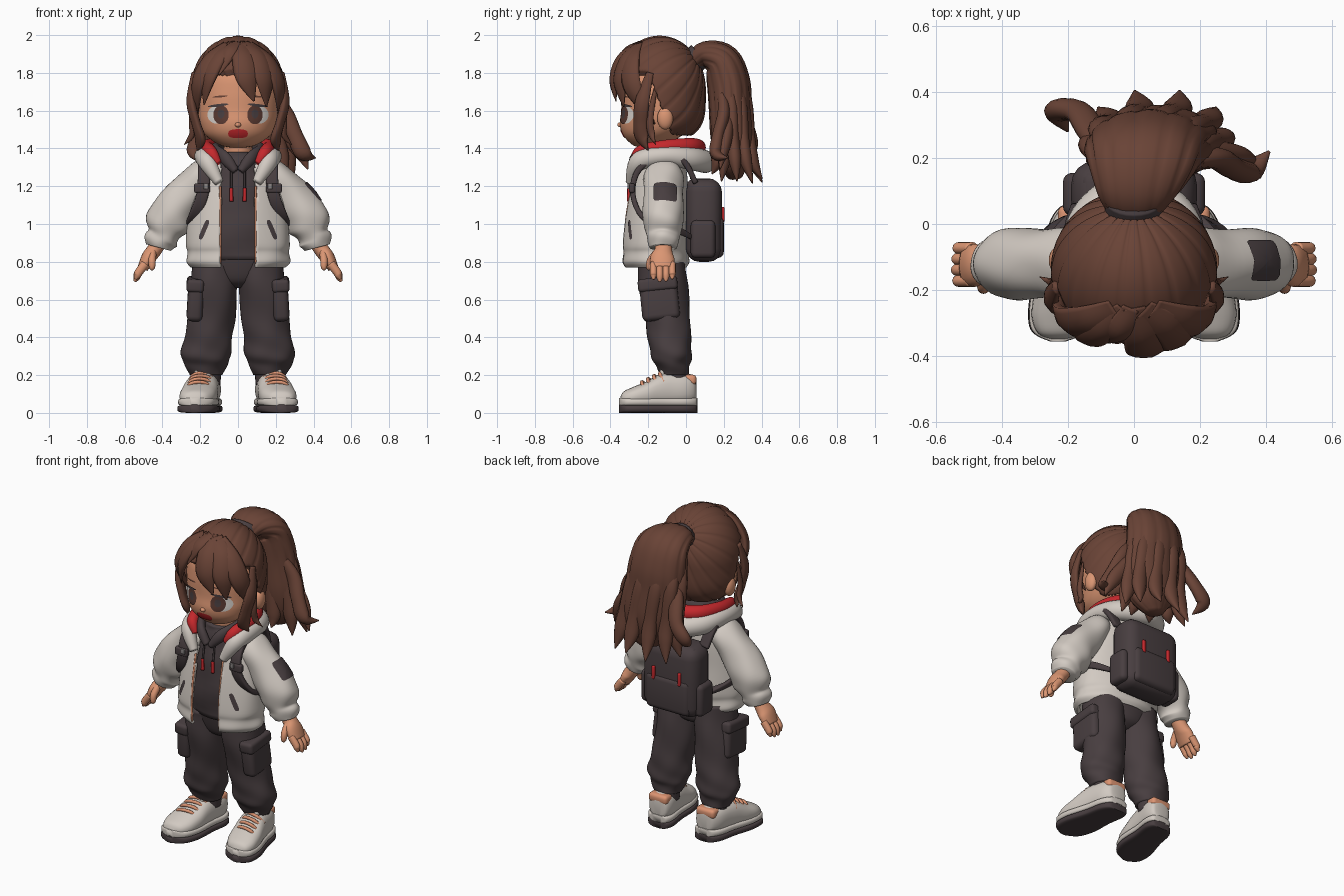
import bpy, bmesh, math, random
from mathutils import Vector, Matrix
from mathutils.bvhtree import BVHTree

if "Cube" in bpy.data.objects:
    bpy.data.objects.remove(bpy.data.objects["Cube"])

random.seed(4)


def lin(h):
    c = [int(h[i:i + 2], 16) / 255 for i in (0, 2, 4)]
    return [(v / 12.92 if v < .04045 else ((v + .055) / 1.055) ** 2.4) for v in c] + [1]


MATS = {}
for nm, h in dict(hair="694336", skin="DB9673", cloth_white="D2CAC2", charcoal="483E40", red="C4282C",
                  orange="DC9472", eye_brown="5A3A32", eye_white="DED8D2", grey="8A8584").items():
    MATS[nm] = bpy.data.materials.new(nm)
    MATS[nm].diffuse_color = lin(h)
Z, Y, F = (0, 0, -1), (0, -1, 0), (0, 1, 0)


def finish(bm, name, mat, normals=True):
    if normals:
        bmesh.ops.recalc_face_normals(bm, faces=bm.faces)
    me = bpy.data.meshes.new(name)
    bm.to_mesh(me)
    bm.free()
    me.materials.append(MATS[mat])
    for f in me.polygons:
        f.use_smooth = True
    ob = bpy.data.objects.new(name, me)
    bpy.context.collection.objects.link(ob)
    return ob


def spline(pts, steps):
    """Catmull-Rom through rows of numbers."""
    out, P = [], [pts[0]] + list(pts) + [pts[-1]]
    for i in range(1, len(P) - 2):
        for k in range(steps):
            t = k / steps
            out.append([.5 * (2 * b + (c - a) * t + (2 * a - 5 * b + 4 * c - d) * t * t + (3 * b - a - 3 * c + d) * t ** 3)
                        for a, b, c, d in zip(*P[i - 1:i + 3])])
    return out + [list(pts[-1])]


def sweep(name, pts, mat, ref=(1, 0, 0), center=None, axis=None, n=24, steps=5, p=2, ripple=None, cut=None, cap=True):
    """Skin of ellipses along a path; rows are x, y, z, radius along ref, radius across."""
    rows = spline(pts, steps)
    bm, rings = bmesh.new(), []
    for i, r in enumerate(rows):
        c = Vector(r[:3])
        t = Vector(axis) if axis else (Vector(rows[min(i + 1, len(rows) - 1)][:3]) - Vector(rows[max(i - 1, 0)][:3])).normalized()
        u = c - Vector(center) if center else Vector(ref)
        v = t.cross(u).normalized()
        u = v.cross(t)
        ring = []
        for k in range(n):
            a = 2 * math.pi * k / n
            ca, sa = (math.copysign(abs(q) ** (2 / p), q) for q in (math.cos(a), math.sin(a)))
            m = ripple(a, i / len(rows)) if ripple else 1
            ring.append(bm.verts.new(c + (u * ca * max(r[3], .002) + v * sa * max(r[4], .002)) * m))
        rings.append(ring)
    for a, b in zip(rings, rings[1:]):
        for k in range(n):
            bm.faces.new((a[k], a[(k + 1) % n], b[(k + 1) % n], b[k]))
    if cap:
        bm.faces.new(rings[0])
        bm.faces.new(rings[-1])
    bmesh.ops.recalc_face_normals(bm, faces=bm.faces)
    if cut:
        bmesh.ops.delete(bm, geom=[f for f in bm.faces if cut(f.calc_center_median())], context='FACES')
    return finish(bm, name, mat, False)


def ball(name, c, r, mat):
    bm = bmesh.new()
    bmesh.ops.create_uvsphere(bm, u_segments=24, v_segments=14, radius=1,
                              matrix=Matrix.Translation(c) @ Matrix.Diagonal((*r, 1)))
    return finish(bm, name, mat)


def box(name, c, size, mat, bevel=.02, rx=0, ry=0):
    bm = bmesh.new()
    bmesh.ops.create_cube(bm, size=1, matrix=Matrix.Translation(c) @ Matrix.Rotation(rx, 4, 'X')
                          @ Matrix.Rotation(ry, 4, 'Y') @ Matrix.Diagonal((*size, 1)))
    bmesh.ops.bevel(bm, geom=bm.edges[:], offset=bevel, segments=4, profile=.5, affect='EDGES')
    return finish(bm, name, mat)


def plate(name, target, origin, d, ru, rv, mat, off=.004, p=2, tilt=0):
    """Thin patch projected onto a surface along direction d."""
    tree = BVHTree.FromPolygons([v.co for v in target.data.vertices], [f.vertices[:] for f in target.data.polygons])
    d = Vector(d).normalized()
    u = d.cross(Vector((0, 0, 1))).normalized()
    v = u.cross(d)
    bm, n, rings = bmesh.new(), 28, []
    for k in range(6):
        ring = []
        for j in range(n):
            a = 2 * math.pi * j / n
            x, y = (math.copysign(abs(q) ** (2 / p), q) * (k + .05) / 5.05 for q in (math.cos(a), math.sin(a)))
            x, y = x * ru, y * rv
            o = Vector(origin) + u * (x * math.cos(tilt) - y * math.sin(tilt)) + v * (x * math.sin(tilt) + y * math.cos(tilt))
            hit = tree.ray_cast(o, d)[0] or o
            ring.append(bm.verts.new(hit - d * off))
        rings.append(ring)
    bm.faces.new(rings[0])
    for a, b in zip(rings, rings[1:]):
        for j in range(n):
            bm.faces.new((a[j], a[(j + 1) % n], b[(j + 1) % n], b[j]))
    ob = finish(bm, name, mat)
    if sum((f.normal.dot(d) for f in ob.data.polygons)) > 0:
        ob.data.flip_normals()
    return ob


def both(half):
    """Path symmetric in x, last row on the centre line."""
    return half + [(-r[0], *r[1:]) for r in half[-2::-1]]


folds = lambda a, s: 1 + .025 * math.sin(2 * a + 25 * s) + .015 * math.sin(5 * a - 14 * s)

# Head and face
head = sweep("head", [(0, -.2, 1.405, .04, .04), (0, -.195, 1.42, .1, .09), (0, -.175, 1.47, .172, .157), (0, -.145, 1.53, .205, .205),
                      (0, -.135, 1.6, .218, .208), (0, -.135, 1.7, .22, .207), (0, -.135, 1.8, .195, .19), (0, -.135, 1.9, .1, .1)],
             "skin", axis=Z, n=48)
ball("nose", (0, -.348, 1.525), (.016, .016, .013), "skin")
sweep("neck", [(0, -.13, 1.25, .08, .08), (0, -.15, 1.47, .075, .075)], "skin")
for sd in (1, -1):
    ball("ear", (sd * .228, -.11, 1.56), (.03, .042, .06), "skin")
    plate("eye_white", head, (sd * .112, -1, 1.578), F, .05, .047, "eye_white", .003)
    plate("iris", head, (sd * .09, -1, 1.578), F, .041, .05, "eye_brown", .005)
    plate("pupil", head, (sd * .09, -1, 1.583), F, .018, .024, "charcoal", .006)
    plate("eyelash", head, (sd * .105, -1, 1.628), F, .055, .007, "charcoal", .007, tilt=-sd * .12)
    plate("eyebrow", head, (sd * .095, -1, 1.675), F, .04, .005, "hair", .004, tilt=-sd * .1)
plate("mouth", head, (0, -1, 1.478), F, .052, .024, "red", .004, 2.6)

# Hair cap: grooves run to the tie, the face area is tucked under the skin
HC = Vector((0, -.14, 1.71))
bm = bmesh.new()
bmesh.ops.create_uvsphere(bm, u_segments=144, v_segments=72, radius=1)
axis = Matrix.Rotation(-math.radians(52), 3, 'X')
for v in bm.verts:
    g = 1 - .022 * (1 - abs(math.sin(9 * math.atan2(v.co.y, v.co.x)))) ** 3
    q = axis @ v.co
    k = math.sqrt(1 + q.z ** 2) if q.z < 0 else 1
    w = Vector((q.x * .252 * k, q.y * .245 * k, q.z * .287)) * g
    y, z = w.y + HC.y, w.z + HC.z
    line = 1.465 + .34 * min(1, max(0, (-.075 - y) / .13))
    v.co = HC + w * (1 if z > line else .76)
finish(bm, "hair_cap", "hair")


def lock(name, pts, w, th=.022, start=(.5, .5)):
    k = len(pts) - 1
    rows = [(*q, th * s, w * e) for q, s, e in zip(pts, [start[0]] + [1] * (k - 1) + [.08], [start[1]] + [1] * (k - 1) + [.08])]
    return sweep(name, rows, "hair", center=HC, n=14, steps=7, ripple=lambda a, s: 1 + .07 * math.cos(5 * a))


def front(x, z):
    e = max(.01, 1 - (x / .262) ** 2 - ((z - 1.71) / .287) ** 2)
    return (x, -.14 - .25 * math.sqrt(e), z)


# Fringe, parted just off the middle
for path, w in (([(.0, 1.965), (.025, 1.88), (.045, 1.77), (.085, 1.65)], .056), ([(.03, 1.96), (.11, 1.88), (.14, 1.76), (.15, 1.62)], .056),
                ([(.06, 1.955), (.16, 1.86), (.218, 1.72), (.222, 1.53)], .052), ([(-.01, 1.965), (-.05, 1.9), (-.1, 1.79)], .042),
                ([(-.03, 1.96), (-.1, 1.88), (-.155, 1.77), (-.18, 1.63)], .046), ([(-.06, 1.955), (-.15, 1.87), (-.214, 1.73), (-.222, 1.53)], .05)):
    lock("fringe_lock", [front(*q) for q in path], w, .023, (.1, .6))
for sd in (1, -1):
    lock("side_lock", [(sd * .235, -.19, 1.8), (sd * .25, -.23, 1.65), (sd * .222, -.24, 1.53), (sd * .2, -.23, 1.45), (sd * .215, -.2, 1.39)], .038)
    lock("side_wisp", [(sd * .24, -.16, 1.72), (sd * .245, -.19, 1.56), (sd * .245, -.18, 1.47), (sd * .285, -.16, 1.42)], .018, .014)

# Ponytail with loose curled ends
sweep("hair_tie", [(0, .03, 1.855, .088, .07), (0, .075, 1.895, .088, .07)], "charcoal")
sweep("ponytail", [(0, .03, 1.85, .075, .05), (.005, .1, 1.895, .125, .072), (.02, .19, 1.86, .17, .1), (.035, .225, 1.75, .185, .115),
                   (.05, .235, 1.62, .19, .115), (.075, .245, 1.46, .19, .115), (.08, .25, 1.34, .16, .09), (.06, .26, 1.25, .06, .04)],
      "hair", n=72, ripple=lambda a, s: 1 - .06 * (1 - abs(math.sin(6 * a + 2 * s))) ** 3)
tails = [[(.12, .18, 1.75), (.24, .2, 1.6), (.3, .17, 1.47), (.35, .16, 1.37), (.41, .22, 1.35)],
         [(.12, .22, 1.7), (.24, .22, 1.52), (.32, .2, 1.4), (.37, .18, 1.29)],
         [(-.08, .2, 1.75), (-.13, .28, 1.6), (-.17, .34, 1.48), (-.23, .34, 1.39), (-.2, .28, 1.33)]]
for i in range(10):
    c, s, r = math.cos(i * .628), math.sin(i * .628), random.random()
    tails.append([(.08 * c, .17 + .05 * s, 1.86), (.03 + .155 * c, .235 + .08 * s, 1.68), (.065 + .175 * c, .25 + .09 * s, 1.45),
                  (.075 + .19 * c, .26 + .1 * s, 1.33), (.07 + .22 * c, .27 + .14 * s, 1.21 + .07 * r)])
for t in tails:
    k = len(t) - 1
    sweep("ponytail_lock", [(*q, w, w * .75) for q, w in zip(t, [.025] + [.043] * (k - 1) + [.004])], "hair", n=14, steps=7)

# Dark hoodie with collar and cords
sweep("hoodie", [(0, -.15, .81, .2, .12), (0, -.15, 1.0, .2, .145), (0, -.14, 1.2, .18, .138), (0, -.14, 1.33, .13, .115), (0, -.14, 1.38, .1, .1)],
      "charcoal", axis=Z, ripple=folds)
sweep("hoodie_collar", both([(.012, -.285, 1.28, .02, .025), (.07, -.265, 1.35, .035, .025), (.12, -.16, 1.39, .035, .025), (.08, -.05, 1.41, .035, .025),
                             (0, -.03, 1.41, .035, .025)]), "charcoal", ref=(0, 0, 1))
for sd in (1, -1):
    sweep("hoodie_cord", [(sd * .035, -.28, 1.32, .006, .006), (sd * .036, -.3, 1.18, .006, .006)], "charcoal", n=8)
    sweep("cord_tip", [(sd * .036, -.302, 1.19, .009, .009), (sd * .035, -.302, 1.12, .011, .011)], "red", n=8)

# Open jacket
jacket = sweep("jacket", [(0, -.165, .77, .25, .165), (0, -.165, .8, .275, .182), (0, -.165, .85, .268, .178), (0, -.165, .9, .275, .182),
                          (0, -.16, 1.05, .262, .168), (0, -.145, 1.2, .235, .155), (0, -.135, 1.3, .195, .135), (0, -.13, 1.37, .15, .11)],
               "cloth_white", axis=Z, n=120, ripple=lambda a, s: 1 + .012 * math.sin(7 * a + 9 * s) * (1 - s), cap=False,
               cut=lambda c: c.y < -.17 and abs(c.x) < .095)
sol = jacket.modifiers.new("thick", 'SOLIDIFY')
sol.thickness, sol.offset = .022, -1
for sd in (1, -1):
    sweep("zip_edge", [(sd * .094, -.322, .79, .006, .006), (sd * .094, -.325, .9, .006, .006), (sd * .094, -.313, 1.05, .006, .006),
                       (sd * .094, -.285, 1.2, .006, .006)], "orange", n=8)
    plate("pocket_slit", jacket, (sd * .18, -1, .97), F, .012, .055, "charcoal", .004, 4, sd * .4)

# Hood resting on the shoulders
sweep("hood", both([(.1, -.295, 1.22, .025, .025), (.165, -.25, 1.33, .05, .045), (.18, -.11, 1.36, .05, .05), (.13, .03, 1.345, .06, .055),
                    (0, .1, 1.33, .06, .062)]), "cloth_white", ref=(0, 0, 1), steps=8)
sweep("hood_lining", both([(.105, -.27, 1.32, .02, .02), (.145, -.24, 1.375, .04, .035), (.165, -.11, 1.405, .04, .035), (.11, .02, 1.41, .045, .04),
                           (0, .06, 1.405, .045, .045)]), "red", ref=(0, 0, 1), steps=8)

for sd in (1, -1):
    X = lambda rows: [(sd * r[0], *r[1:]) for r in rows]
    # Sleeve, cuff and hand
    sleeve = sweep("sleeve", X([(.13, -.12, 1.33, .04, .05), (.18, -.12, 1.27, .08, .1), (.255, -.12, 1.18, .098, .105), (.335, -.12, 1.08, .114, .107),
                                (.375, -.12, 1.0, .116, .106), (.395, -.12, .945, .085, .088), (.41, -.12, .91, .088, .085), (.42, -.12, .875, .07, .07)]),
                   "cloth_white", n=36, ripple=folds)
    if sd == 1:
        plate("sleeve_patch", sleeve, (.9, -.11, 1.46), (-.87, 0, -.5), .062, .062, "charcoal", .006, 8)
    sweep("palm", X([(.405, -.12, .92, .04, .042), (.445, -.12, .86, .04, .047), (.475, -.125, .82, .038, .064), (.505, -.125, .765, .028, .062)]),
          "skin", n=20)
    for i in range(4):
        y, e = -.172 + i * .033, .012 * abs(i - 1.4)
        sweep("finger", X([(.49, y, .79, .023, .019), (.525, y, .745, .022, .019), (.54 - e * .5, y, .71 + e, .018, .017),
                           (.55 - e * .5, y, .69 + e, .006, .006)]), "skin", n=12)
    sweep("thumb", X([(.45, -.14, .86, .02, .022), (.455, -.185, .81, .02, .02), (.455, -.195, .77, .016, .016), (.455, -.195, .755, .005, .005)]),
          "skin", n=12)

    # Backpack strap and buckles
    sweep("pack_strap", X([(.17, .03, .93, .022, .012), (.262, -.07, .98, .012, .02), (.24, -.22, 1.03, .026, .014), (.19, -.28, 1.15, .032, .014),
                           (.18, -.255, 1.28, .032, .016), (.185, -.14, 1.365, .032, .018), (.18, -.02, 1.34, .032, .016), (.16, .05, 1.22, .032, .014)]),
          "charcoal", steps=8, p=4)
    box("strap_buckle", (sd * .19, -.287, 1.19), (.085, .03, .05), "charcoal", .01)
    box("strap_clip", (sd * .17, -.303, 1.2), (.025, .012, .03), "grey", .004)
    box("pack_side_pocket", (sd * .185, .09, .92), (.06, .13, .2), "charcoal", .028)
    box("pack_zip_pull", (sd * .09, .195, 1.05), (.02, .018, .08), "red", .006)

    # Trouser leg, cargo pocket, sock
    sweep("trouser_leg", X([(.115, -.13, .82, .115, .125), (.126, -.122, .68, .125, .13), (.142, -.098, .5, .125, .12), (.16, -.085, .38, .128, .113),
                            (.17, -.078, .3, .132, .108), (.17, -.07, .25, .11, .09), (.168, -.06, .2, .088, .075)]),
          "charcoal", axis=Z, n=36, ripple=folds)
    box("cargo_pocket", (sd * .225, -.14, .6), (.085, .2, .22), "charcoal", .03, rx=.1, ry=-sd * .06)
    box("cargo_flap", (sd * .226, -.15, .68), (.092, .21, .07), "charcoal", .02, rx=.1, ry=-sd * .06)
    sweep("sock", X([(.168, -.05, .15, .075, .07), (.168, -.055, .23, .08, .07)]), "charcoal")

    # Shoe, toes turned out
    S = lambda rows: [(sd * (.17 - .17 * y), y, z, a, b) for y, z, a, b in rows]
    outline = [(.06, .035), (.05, .065), (0, .088), (-.1, .092), (-.22, .108), (-.3, .098), (-.335, .072), (-.355, .025)]
    sweep("shoe_sole", S([(y, .022, a, .022) for y, a in outline]), "charcoal", axis=Y, p=4)
    sweep("shoe_midsole", S([(y, .058, a * .97, .022) for y, a in outline]), "cloth_white", axis=Y, p=4)
    sweep("shoe_upper", S([(.055, .12, .03, .05), (.045, .125, .06, .07), (0, .125, .08, .085), (-.08, .125, .085, .093), (-.14, .118, .09, .088),
                           (-.21, .098, .097, .068), (-.28, .085, .092, .052), (-.33, .075, .065, .038), (-.348, .068, .025, .015)]),
          "cloth_white", axis=Y, p=2.4)
    box("heel_tab", (sd * .165, .02, .175), (.13, .07, .055), "orange", .02)
    box("shoe_tongue", (sd * .187, -.115, .21), (.09, .05, .06), "cloth_white", .018, rx=-.3)
    for i in range(4):
        y = -.13 - .032 * i
        z, x = (.208, .194, .178, .161)[i], .17 - .17 * y
        sweep("shoe_lace", X([(x - .072, y + .02, z - .045, .01, .01), (x - .035, y, z - .003, .01, .01), (x + .035, y - .008, z - .003, .01, .01),
                              (x + .072, y + .012, z - .045, .01, .01)]), "orange", ref=(0, 1, 0), n=8)

# Trouser seat and backpack body
sweep("trouser_seat", [(0, -.115, .66, .06, .05), (0, -.12, .7, .16, .105), (0, -.13, .8, .22, .128), (0, -.14, .88, .21, .13)], "charcoal", axis=Z, n=36)
box("backpack", (0, .095, 1.02), (.38, .19, .44), "charcoal", .07)
box("pack_lid", (0, .085, 1.195), (.33, .16, .09), "charcoal", .038)
box("pack_front_pocket", (0, .165, .93), (.3, .07, .22), "charcoal", .032)
sweep("pack_handle", both([(.05, .03, 1.24, .01, .01), (.04, .03, 1.28, .01, .01), (0, .03, 1.29, .01, .01)]), "charcoal", ref=(0, 1, 0), n=8)

for m in bpy.data.materials:
    if m.users and not m.is_grease_pencil:
        m.use_nodes = True
        m.node_tree.nodes["Principled BSDF"].inputs["Base Color"].default_value = m.diffuse_color
